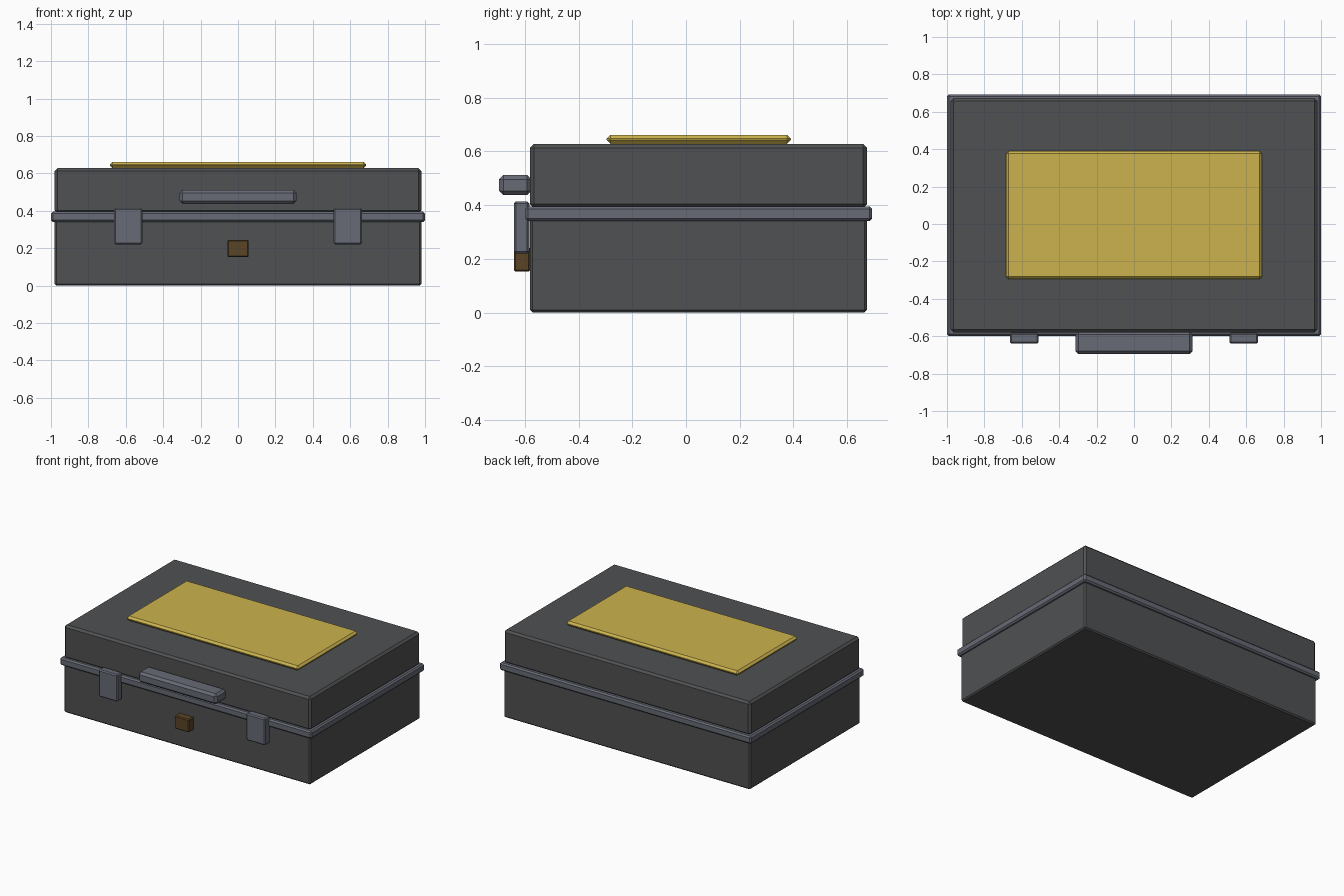
import bpy, bmesh
from mathutils import Vector

if "Cube" in bpy.data.objects:
    bpy.data.objects.remove(bpy.data.objects["Cube"])


def material(name, rgb):
    m = bpy.data.materials.new(name)
    m.diffuse_color = (*rgb, 1)
    m.use_nodes = True
    m.node_tree.nodes["Principled BSDF"].inputs["Base Color"].default_value = m.diffuse_color
    return m


SHELL = material("dark_shell", (0.08, 0.082, 0.085))
TRIM = material("grey_trim", (0.135, 0.145, 0.18))
PLATE = material("yellow_plate", (0.60, 0.45, 0.075))
BRASS = material("dark_brass", (0.10, 0.058, 0.018))


def chamfer_box(name, x, y, z, bevel, mat):
    """Box between (min, max) pairs with single-segment chamfered edges."""
    lo, hi = Vector((x[0], y[0], z[0])), Vector((x[1], y[1], z[1]))
    bm = bmesh.new()
    bmesh.ops.create_cube(bm, size=1)
    for v in bm.verts:
        v.co = (lo + hi) / 2 + v.co * (hi - lo)
    bmesh.ops.bevel(bm, geom=bm.edges[:], offset=bevel, segments=1,
                    affect='EDGES', profile=0.5)
    mesh = bpy.data.meshes.new(name)
    bm.to_mesh(mesh)
    bm.free()
    mesh.materials.append(mat)
    obj = bpy.data.objects.new(name, mesh)
    bpy.context.collection.objects.link(obj)
    return obj


# Case halves
chamfer_box("case_base", (-0.98, 0.98), (-0.58, 0.673), (0, 0.36), 0.009, SHELL)
chamfer_box("case_lid", (-0.98, 0.98), (-0.58, 0.673), (0.388, 0.628), 0.015, SHELL)

# Band around the seam
chamfer_box("seam_band", (-1, 1), (-0.598, 0.693), (0.34, 0.395), 0.01, TRIM)

# Label plate on the lid
chamfer_box("lid_plate", (-0.685, 0.685), (-0.295, 0.39), (0.628, 0.661), 0.014, PLATE)

# Carry handle
chamfer_box("handle", (-0.313, 0.313), (-0.695, -0.575), (0.437, 0.512), 0.016, TRIM)

# Pair of latches
for side, cx in (("left", -0.587), ("right", 0.587)):
    chamfer_box(f"latch_{side}", (cx - 0.076, cx + 0.076), (-0.64, -0.583),
                (0.22, 0.414), 0.008, TRIM)

# Lock
chamfer_box("lock", (-0.057, 0.057), (-0.64, -0.58), (0.152, 0.245), 0.006, BRASS)
